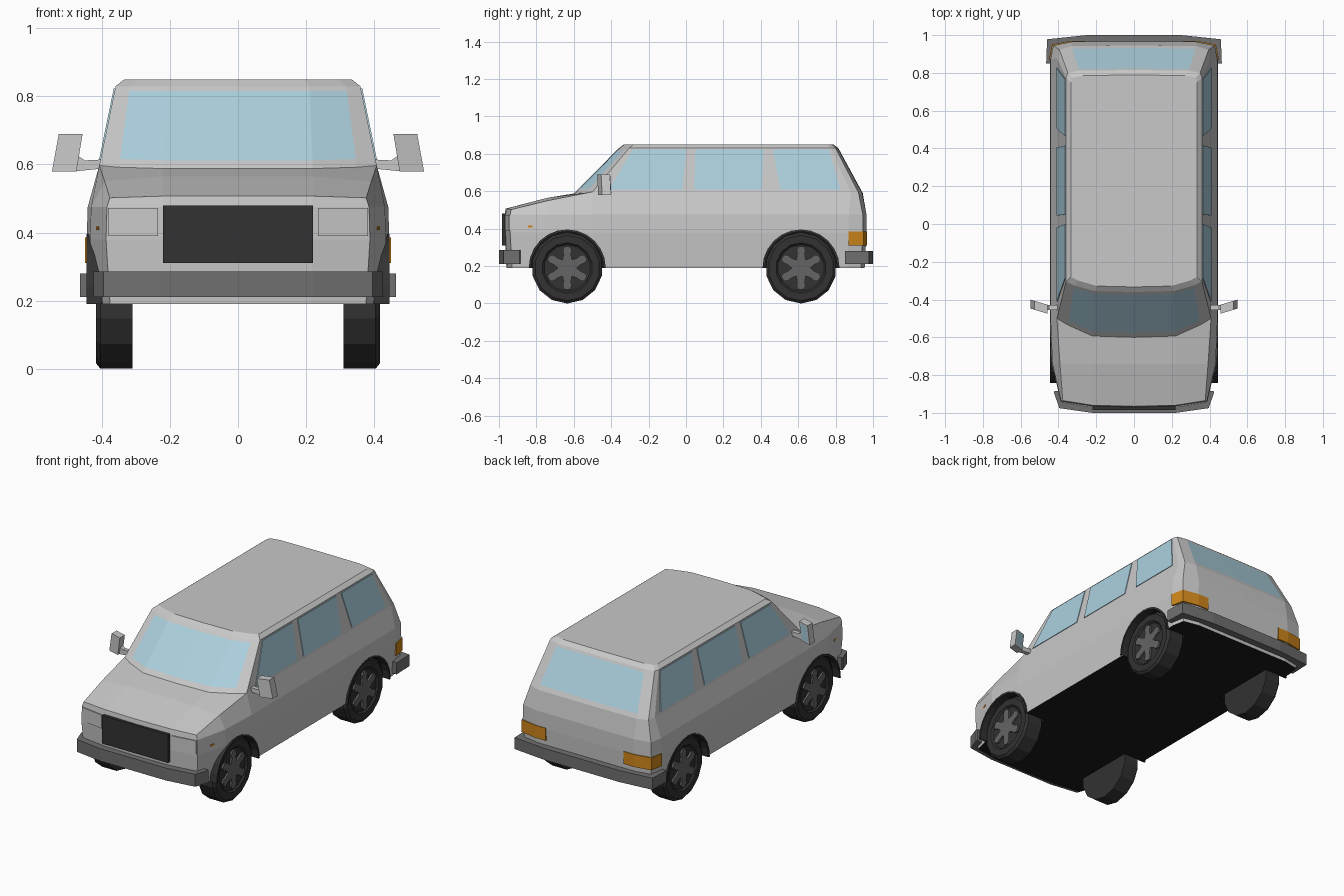
import bpy, bmesh, math

if "Cube" in bpy.data.objects:
    bpy.data.objects.remove(bpy.data.objects["Cube"])


def material(name, r, g, b):
    m = bpy.data.materials.new(name)
    m.diffuse_color = (r, g, b, 1)
    m.use_nodes = True
    m.node_tree.nodes["Principled BSDF"].inputs["Base Color"].default_value = m.diffuse_color
    return m


PAINT = material("grey paint", .58, .58, .58)
GLASS = material("blue glass", .41, .63, .73)
BLACK = material("underside black", .01, .01, .01)
RUBBER = material("dark rubber", .032, .032, .032)
BUMPER = material("bumper grey", .16, .16, .16)
HUB = material("hub grey", .13, .13, .13)
ORANGE = material("orange lamp", .62, .24, .01)


def build(name, faces, mats, mirror=True):
    """faces: list of (points, material index); mirrored over x = 0."""
    bm = bmesh.new()
    for pts, mi in faces:
        for s in ((1, -1) if mirror else (1,)):
            f = bm.faces.new([bm.verts.new((s * x, y, z)) for x, y, z in pts])
            f.material_index = mi
    bmesh.ops.remove_doubles(bm, verts=bm.verts, dist=1e-4)
    bmesh.ops.recalc_face_normals(bm, faces=bm.faces)
    me = bpy.data.meshes.new(name)
    bm.to_mesh(me)
    bm.free()
    ob = bpy.data.objects.new(name, me)
    for m in mats:
        me.materials.append(m)
    bpy.context.collection.objects.link(ob)
    return ob


def prism_faces(poly, axis, lo, hi, mi=0):
    put = {"x": lambda a, b, h: (h, a, b), "y": lambda a, b, h: (a, h, b),
           "z": lambda a, b, h: (a, b, h)}[axis]
    A = [put(a, b, lo) for a, b in poly]
    B = [put(a, b, hi) for a, b in poly]
    n = len(poly)
    return [(A, mi), (B, mi)] + [((A[i], A[(i + 1) % n], B[(i + 1) % n], B[i]), mi)
                                 for i in range(n)]


def prism(name, poly, axis, lo, hi, mat, mirror=True):
    return build(name, prism_faces(poly, axis, lo, hi), [mat], mirror)


def circle(cy, cz, r, n, a0=-math.pi / 2):
    return [(cy + r * math.cos(a0 + math.tau * i / n),
             cz + r * math.sin(a0 + math.tau * i / n)) for i in range(n)]


def lerp(p, q, t):
    return tuple(a + (b - a) * t for a, b in zip(p, q))


def skin(rings, mi=0):
    return [((A[i], A[i + 1], B[i + 1], B[i]), mi)
            for A, B in zip(rings, rings[1:]) for i in range(len(A) - 1)]


# Body: half outline in plan, from front centre to rear centre
plan = [(0, -.97), (.22, -.965), (.388, -.94), (.435, -.74), (.445, -.5),
        (.445, .87), (.43, .945), (.33, .965), (0, .965)]
bottom = [(x * .97, y * .99, .19) for x, y in plan]
middle = [(x, y, .38) for x, y in plan]
shoulder = [(x * .993, y, .475) for x, y in plan]
belt = [(0, -.965, .507), (.22, -.96, .507), (.377, -.935, .502), (.392, -.74, .55),
        (.408, -.5, .597), (.408, .88, .597), (.395, .922, .593), (.33, .942, .59),
        (0, .945, .59)]
faces = skin([bottom, middle, shoulder, belt]) + [(bottom, 1)]

# Hood
h0, h1 = (0, -.74, .565), (.22, -.74, .565)
w0, w1, w2 = (0, -.60, .588), (.22, -.593, .588), (.35, -.535, .592)
faces += [(f, 0) for f in ((belt[0], belt[1], h1, h0), (belt[1], belt[2], belt[3], h1),
                           (h0, h1, w1, w0), (h1, belt[3], belt[4], w2, w1))]

# Cabin, with windscreen and rear glass as coloured faces
base = [w0, w1, w2] + belt[4:]
top = [(x, y, .83) for x, y in ((0, -.36), (.21, -.355), (.318, -.325), (.36, -.305),
                                (.36, .775), (.35, .80), (.29, .812), (0, .815))]
low = [lerp(p, q, .1) for p, q in zip(base, top)]
high = [lerp(p, q, .94) for p, q in zip(base, top)]
roof = [(x * .93, .235 + (y - .235) * .955, .85) for x, y, z in top]
panes = skin([low, high])
faces += skin([base, low]) + skin([high, top, roof]) + [(roof, 0)]
faces += [(f, 2 if i in (0, 1, 6) else 0) for i, (f, _) in enumerate(panes)]
body = build("body", faces, [PAINT, BLACK, GLASS])

# Wheel wells
AXLES = (("front", -.635), ("rear", .615))
cut = []
for _, y in AXLES:
    cut += prism_faces(circle(y, .19, .2, 20), "x", .295, .6, 1)
cutter = build("wheel_well_cutter", cut, [PAINT, BLACK, GLASS])
cutter.hide_render = True
cutter.hide_viewport = True
cutter.display_type = "WIRE"
mod = body.modifiers.new("wheel wells", "BOOLEAN")
mod.operation, mod.solver, mod.object = "DIFFERENCE", "EXACT", cutter

# Side windows: thin plates on the sloping cabin side
windows = {"front_side_window": [(-.41, .61), (-.02, .61), (.0, .823), (-.285, .823)],
           "middle_side_window": [(.045, .61), (.405, .61), (.415, .823), (.05, .823)],
           "rear_side_window": [(.505, .61), (.825, .61), (.765, .823), (.465, .823)]}
for name, poly in windows.items():
    rows = [[(.408 - (z - .597) * .048 / .233 + d, y, z) for y, z in poly]
            for d in (-.003, .004)]
    sides = [((rows[0][i], rows[0][(i + 1) % 4], rows[1][(i + 1) % 4], rows[1][i]), 0)
             for i in range(4)]
    build(name, [(rows[0], 0), (rows[1], 0)] + sides, [GLASS])

# Wheels: tyre with recessed face, six-spoke hub, arch trim
for name, y in AXLES:
    rings = [[(x, a, b) for a, b in circle(y, .19, r, 14) + circle(y, .19, r, 14)[:1]]
             for x, r in ((.31, .19), (.405, .19), (.417, .175), (.417, .135), (.407, .125))]
    build(name + "_tyres", skin(rings) + [(rings[0][:-1], 0), (rings[-1][:-1], 0)], [RUBBER])
    star = []
    for k in range(6):
        a = math.pi / 2 + math.tau * k / 6
        for da, r in ((-.52, .05), (-.27, .075), (-.24, .1), (-.12, .115),
                      (.12, .115), (.24, .1), (.27, .075)):
            star.append((y + r * math.cos(a + da), .19 + r * math.sin(a + da)))
    prism(name + "_hubs", star, "x", .40, .418, HUB)
    arc = [[(x, y + r * math.cos(t), .19 + r * math.sin(t))
            for t in [math.pi * i / 12 for i in range(13)]]
           for x, r in ((.40, .194), (.446, .194), (.446, .206), (.40, .206), (.40, .194))]
    build(name + "_arch_trim", skin(arc), [RUBBER])


def both(half):
    return half + [(-x, y) for x, y in reversed(half)]


# Bumpers
prism("front_bumper", both([(.42, -.885), (.425, -.89), (.395, -.975), (.22, -1)]),
      "z", .21, .285, BUMPER, False)
prism("rear_bumper", both([(.43, .85), (.465, .85), (.46, .978), (.25, 1)]),
      "z", .21, .28, BUMPER, False)

# Grille, headlamps, tail lamps and side markers
prism("grille", [(-.22, .31), (.22, .31), (.22, .48), (-.22, .48)], "y", -.984, -.94,
      RUBBER, False)
prism("headlamps", [(.235, -.969), (.382, -.946), (.38, -.925), (.235, -.94)],
      "z", .39, .472, PAINT)
prism("tail_lamps", [(.26, .969), (.332, .969), (.434, .95), (.45, .87), (.41, .87), (.26, .94)],
      "z", .31, .385, ORANGE)
prism("side_markers", [(.411, -.845), (.418, -.82), (.40, -.82), (.395, -.845)],
      "z", .407, .418, ORANGE)

# Door mirrors
prism("mirror_arms", [(.39, .615), (.45, .612), (.478, .63), (.478, .58), (.40, .588)],
      "y", -.455, -.43, PAINT)
shape = [(.457, .69), (.527, .69), (.547, .58), (.475, .58)]


def tilt(dy, k=1.0):
    cx, cz = .50, .635
    return [(cx + (x - cx) * k, -.44 + dy + (x - cx) * .3, cz + (z - cz) * k)
            for x, z in shape]


front, back = tilt(-.022), tilt(.025)
build("mirror_housings", [(front, 0), (back, 0)] +
      [((front[i], front[(i + 1) % 4], back[(i + 1) % 4], back[i]), 0) for i in range(4)],
      [PAINT])
build("mirror_glass", [(tilt(.027, .85), 0)], [GLASS])
